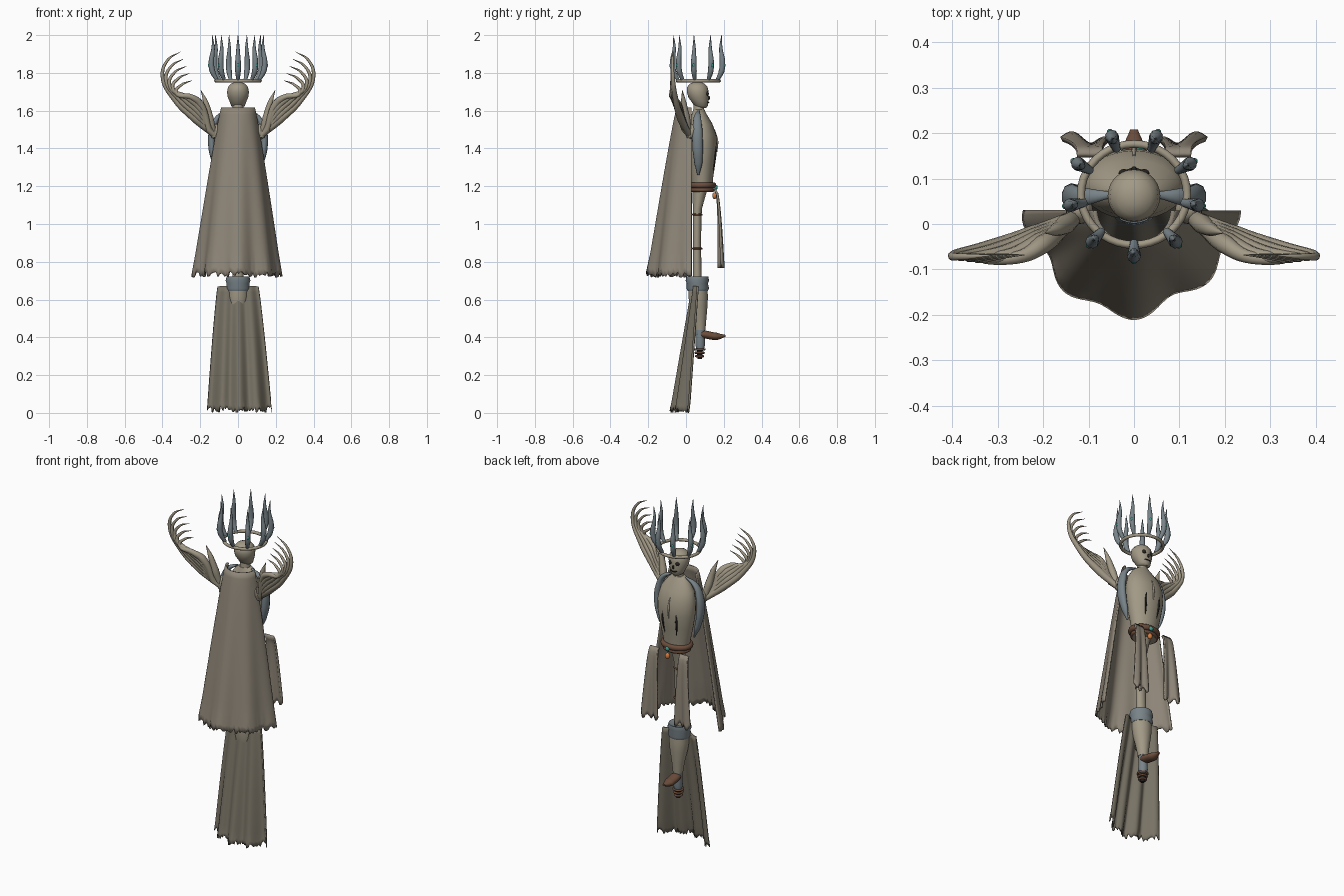
import bpy, math, random
from math import sin, cos, pi
from mathutils import Vector

if "Cube" in bpy.data.objects:
    bpy.data.objects.remove(bpy.data.objects["Cube"])

random.seed(4)


def mat(name, r, g, b):
    m = bpy.data.materials.new(name)
    m.diffuse_color = (r, g, b, 1)
    m.use_nodes = True
    m.node_tree.nodes["Principled BSDF"].inputs["Base Color"].default_value = m.diffuse_color
    return m


BONE = mat("bone", .36, .32, .24)
CLOTH = mat("cloth", .27, .235, .185)
DARKCLOTH = mat("dark_cloth", .19, .17, .13)
STEEL = mat("steel", .19, .23, .25)
LEATHER = mat("leather", .15, .075, .045)
DARK = mat("dark", .02, .018, .015)
TEAL = mat("teal", .05, .32, .27)
ORANGE = mat("orange", .65, .2, .05)


def finish(ob, m):
    ob.data.materials.append(m)
    bpy.ops.object.select_all(action='DESELECT')
    ob.select_set(True)
    bpy.context.view_layer.objects.active = ob
    bpy.ops.object.shade_smooth_by_angle(angle=math.radians(45))
    return ob


def mesh(name, verts, faces, m):
    me = bpy.data.meshes.new(name)
    me.from_pydata(verts, [], faces)
    ob = bpy.data.objects.new(name, me)
    bpy.context.collection.objects.link(ob)
    return finish(ob, m)


def loft(name, rings, m, n=28):
    """Stack of ellipses (z, centre y, rx, ry), capped."""
    v = [(rx * cos(2*pi*i/n), cy + ry * sin(2*pi*i/n), z) for z, cy, rx, ry in rings for i in range(n)]
    f = [(k*n+i, k*n+(i+1) % n, (k+1)*n+(i+1) % n, (k+1)*n+i)
         for k in range(len(rings)-1) for i in range(n)]
    f += [tuple(reversed(range(n))), tuple(range((len(rings)-1)*n, len(rings)*n))]
    return mesh(name, v, f, m)


def sheet(name, fn, nu, nv, thick, m):
    """Cloth surface fn(u, v) with thickness."""
    v = [fn(i/nu, j/nv) for j in range(nv+1) for i in range(nu+1)]
    w = nu + 1
    f = [(j*w+i, j*w+i+1, (j+1)*w+i+1, (j+1)*w+i) for j in range(nv) for i in range(nu)]
    ob = mesh(name, v, f, m)
    s = ob.modifiers.new("thickness", 'SOLIDIFY')
    s.thickness, s.offset = thick, 0
    return ob


def tube(name, pts, radii, m, sy=1.0):
    """Tapered smooth tube through points."""
    cu = bpy.data.curves.new(name, 'CURVE')
    cu.dimensions, cu.bevel_depth, cu.bevel_resolution, cu.resolution_u = '3D', 1, 3, 6
    cu.use_fill_caps = True
    sp = cu.splines.new('BEZIER')
    sp.bezier_points.add(len(pts)-1)
    for b, p, r in zip(sp.bezier_points, pts, radii):
        b.co, b.radius = Vector((p[0], p[1]/sy, p[2])), r
        b.handle_left_type = b.handle_right_type = 'AUTO'
    ob = bpy.data.objects.new(name, cu)
    bpy.context.collection.objects.link(ob)
    bpy.ops.object.select_all(action='DESELECT')
    ob.select_set(True)
    bpy.context.view_layer.objects.active = ob
    bpy.ops.object.convert(target='MESH')
    ob = bpy.context.object
    ob.scale.y = sy
    return finish(ob, m)


def ball(name, loc, size, m):
    bpy.ops.mesh.primitive_uv_sphere_add(segments=20, ring_count=12, location=loc)
    bpy.context.object.name = name
    bpy.context.object.scale = size
    return finish(bpy.context.object, m)


def ring(name, loc, R, r, m, sy=1.0):
    bpy.ops.mesh.primitive_torus_add(location=loc, major_radius=R, minor_radius=r,
                                     major_segments=40, minor_segments=10)
    bpy.context.object.name = name
    bpy.context.object.scale.y = sy
    return finish(bpy.context.object, m)


# Head, face and neck (the figure faces +y)
loft("head", [(1.615, .085, .022, .022), (1.625, .08, .036, .036), (1.65, .073, .045, .046),
              (1.67, .066, .054, .053), (1.70, .062, .058, .058), (1.725, .06, .053, .054),
              (1.742, .06, .038, .04), (1.752, .06, .015, .016)], BONE)
loft("neck", [(1.56, .07, .04, .04), (1.6, .068, .028, .028), (1.66, .065, .028, .028)], BONE)
for s in (-1, 1):
    ball("eye_socket", (s*.022, .112, 1.69), (.012, .009, .012), DARK)
ball("nose_hole", (0, .121, 1.668), (.006, .006, .011), DARK)
tube("mouth", [(-.02, .115, 1.645), (0, .121, 1.642), (.02, .115, 1.645)], [.003]*3, DARK)

# Crown: ring and nine curved blades with gems
ring("crown_ring", (0, .065, 1.758), .117, .009, BONE, .95)
for k in range(9):
    a = -pi/2 + k*2*pi/9
    P = lambda r, z: (r*cos(a), .065 + r*sin(a)*.95, z)
    tube("crown_blade", [P(.112, 1.76), P(.138, 1.81), P(.143, 1.86), P(.134, 1.93), P(.138, 2.0)],
         [.009, .015, .015, .009, .001], STEEL)
    ball("crown_gem", P(.154, 1.84), (.007, .007, .011), TEAL)

# Torso and seams
loft("torso", [(1.17, .085, .07, .055), (1.24, .086, .083, .057), (1.32, .087, .1, .068),
               (1.4, .088, .113, .077), (1.47, .085, .114, .076), (1.53, .078, .1, .062),
               (1.58, .07, .065, .04), (1.605, .068, .035, .03)], BONE)
for x, z0, z1 in ((-.045, 1.26, 1.47), (.045, 1.26, 1.47), (0, 1.42, 1.5)):
    tube("torso_seam", [(x*.8, .137, z0), (x, .155, (z0+z1)/2), (x*.9, .148, z1)],
         [.002, .006, .002], DARK)
tube("chest_ridge", [(0, .15, 1.5), (0, .165, 1.44), (0, .163, 1.38)], [.003, .006, .003], BONE)

# Belt with hanging gems
ring("belt", (0, .085, 1.205), .078, .016, LEATHER, .8)
ring("belt_lower", (0, .085, 1.18), .072, .01, LEATHER, .8)
ball("belt_gem", (.012, .158, 1.195), (.013, .01, .013), TEAL)
ball("belt_pendant", (.015, .152, 1.15), (.014, .013, .018), ORANGE)

for s in (-1, 1):
    # Arm plates hugging the torso
    tube("arm_plate", [(s*.045, .065, 1.6), (s*.105, .06, 1.565), (s*.135, .06, 1.49),
                       (s*.137, .062, 1.4), (s*.12, .065, 1.32), (s*.1, .065, 1.26)],
         [.004, .014, .02, .02, .015, .004], STEEL, 1.4)
    # Clawed wings: five curling fingers
    for k in range(5):
        t = k/4
        tube("wing_finger", [(s*(.13+.006*k), .015-.006*k, 1.475+.006*k),
                             (s*(.225-.006*k), -.025-.005*k, 1.555+.02*k),
                             (s*(.335-.022*k), -.055-.004*k, 1.66+.003*k),
                             (s*(.40-.018*k), -.07-.002*k, 1.785-.022*k),
                             (s*(.372-.018*k), -.072, 1.868-.033*k),
                             (s*(.305-.016*k), -.068, 1.912-.038*k)],
             [.016, .021, .015, .010, .007, .001], BONE)
    tube("wing_thumb", [(s*.125, .02, 1.46), (s*.15, .0, 1.56), (s*.17, -.012, 1.64), (s*.197, -.02, 1.71)],
         [.016, .022, .015, .001], BONE)
    ball("wing_root", (s*.12, .03, 1.49), (.03, .03, .04), BONE)

    # Front cloth panels
    def panel(u, v, s=s):
        x = (.07 - .015*v) + u*(.055 + .05*v)
        y = .152 + .04*v**.4 + .01*sin(u*9 + 1)*v - .02*v*(1-u)*.8
        return (s*x, y, 1.185 - v*(.405 + .014*sin(u*17)))
    sheet("front_panel", panel, 16, 16, .012, CLOTH)

# Cape and lower drape with folds and ragged hems
jag = [random.random() for _ in range(100)]


def cape(u, v):
    a = pi + pi*u
    w = v**.88
    fold = 1 + .055*v*sin(u*26+.7) + .03*v*sin(u*13+2)
    x = (.085 + .135*w)*cos(a)*fold - .006*v
    y = .03 + (.075 + .145*w)*sin(a)*fold
    hem = .035*jag[int(u*72)]*max(0, v-.85)/.15
    return (x, y, 1.615 - .90*v + hem)


def drape(u, v):
    a = pi + pi*u
    x = (-1 + 2*u)*(.108 + .064*v**.85) + .008*v
    y = .062 - .05*v + (.022 + .055*v)*sin(a) + .012*(.4+v)*sin(u*22)
    hem = .035*jag[int(u*60)+20]*max(0, v-.9)/.1
    return (x, y, .67 - .67*v + hem)


sheet("cape", cape, 72, 26, .01, CLOTH)
sheet("lower_drape", drape, 60, 22, .01, DARKCLOTH)

# Leg, bands, knee cuff, greave
loft("thigh", [(.68, .06, .028, .024), (.9, .058, .029, .021), (1.08, .06, .033, .024),
               (1.19, .075, .045, .04)], BONE)
for z in (.87, 1.05):
    ring("thigh_band", (0, .06, z), .03, .005, LEATHER, .8)
loft("knee_cuff", [(.645, .062, .057, .053), (.66, .062, .064, .06), (.685, .06, .06, .056),
                   (.70, .06, .066, .062), (.722, .06, .06, .058), (.715, .06, .04, .04)], STEEL)
loft("greave", [(.44, .075, .028, .028), (.5, .072, .036, .036), (.57, .067, .05, .047),
                (.62, .064, .056, .052), (.67, .062, .054, .05)], BONE)
loft("ankle", [(.33, .075, .018, .018), (.36, .075, .026, .026), (.4, .075, .024, .024),
               (.46, .075, .026, .026)], STEEL)

# Shoe and sole straps
tube("shoe", [(0, .06, .42), (0, .1, .415), (0, .16, .405), (0, .208, .408)],
     [.015, .022, .021, .006], LEATHER).scale.x = 1.4
for k in range(3):
    ring("strap", (0, .072, .30 + .018*k), .018 + .004*k, .006, LEATHER)
loft("peg", [(.285, .072, .012, .012), (.34, .074, .016, .016)], DARK, 16)
ball("calf_strap", (0, .028, .52), (.014, .012, .02), LEATHER)
